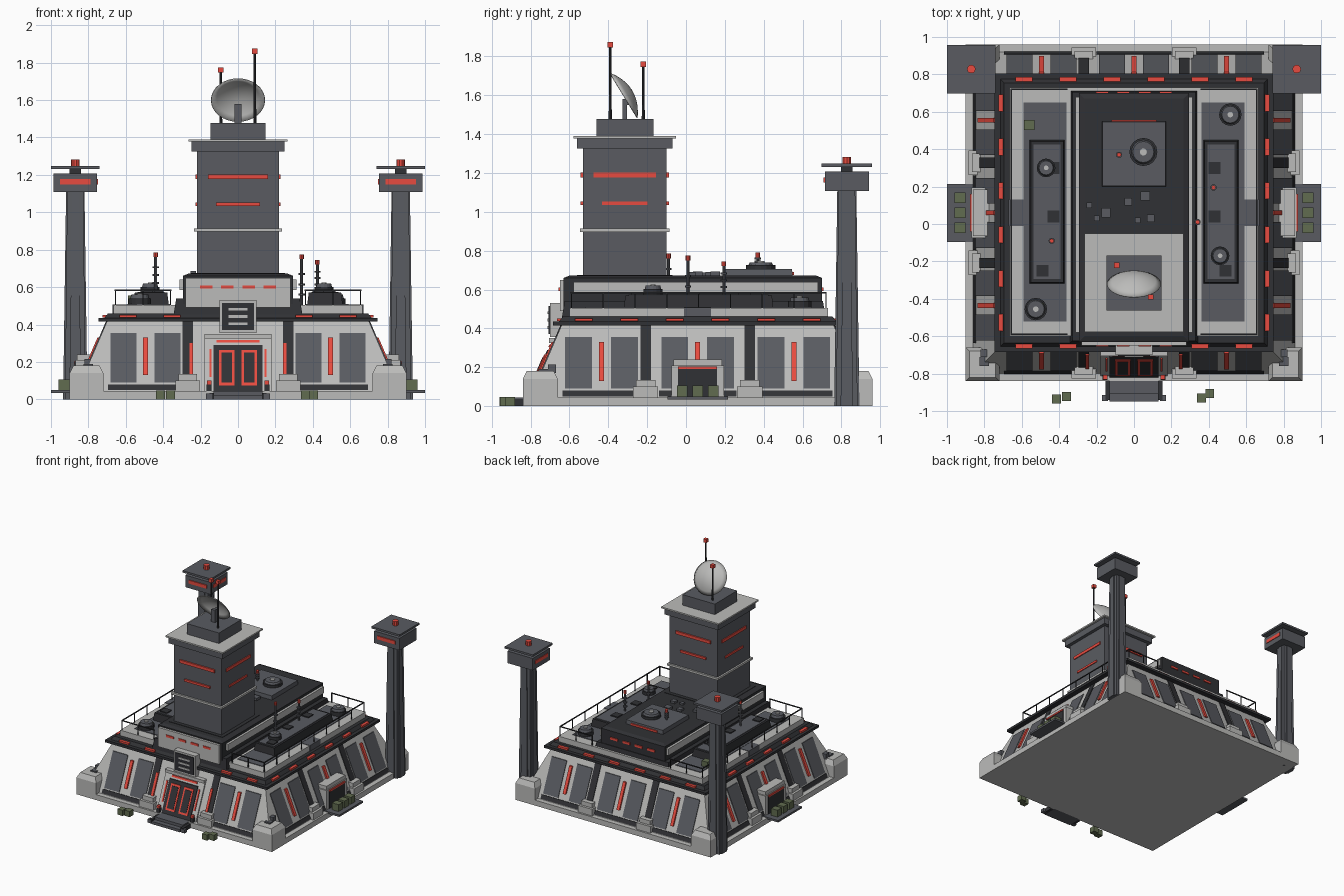
import bpy, bmesh, math
from mathutils import Matrix, Vector

if "Cube" in bpy.data.objects:
    bpy.data.objects.remove(bpy.data.objects["Cube"])

def material(name, r, g, b):
    m = bpy.data.materials.new(name)
    m.diffuse_color = (r, g, b, 1)
    m.use_nodes = True
    m.node_tree.nodes["Principled BSDF"].inputs["Base Color"].default_value = m.diffuse_color
    return m

LIGHT = material("light_grey", .5, .5, .49)
MID = material("mid_grey", .1, .105, .12)
DARK = material("dark_grey", .03, .031, .035)
RED = material("red", .8, .07, .05)
OLIVE = material("olive", .12, .15, .08)
CY = .06                      # building centre in y
C = (0, CY)

def mesh(name, bm, mat):
    bmesh.ops.recalc_face_normals(bm, faces=bm.faces)
    me = bpy.data.meshes.new(name)
    bm.to_mesh(me)
    bm.free()
    me.materials.append(mat)
    ob = bpy.data.objects.new(name, me)
    bpy.context.collection.objects.link(ob)
    return ob

def prism(name, bottom, top, mat):
    bm = bmesh.new()
    a = [bm.verts.new(p) for p in bottom]
    b = [bm.verts.new(p) for p in top]
    n = len(a)
    bm.faces.new(a)
    bm.faces.new(b)
    for i in range(n):
        bm.faces.new((a[i], a[(i + 1) % n], b[(i + 1) % n], b[i]))
    return mesh(name, bm, mat)

def box(name, x0, x1, y0, y1, z0, z1, mat, t=0):
    """Box with its top inset by t."""
    def ring(z, i):
        return [(x0 + i, y0 + i, z), (x1 - i, y0 + i, z), (x1 - i, y1 - i, z), (x0 + i, y1 - i, z)]
    return prism(name, ring(z0, 0), ring(z1, t), mat)

def cbox(name, x, y, hx, hy, z0, z1, mat, t=0):
    return box(name, x - hx, x + hx, y - hy, y + hy, z0, z1, mat, t)

def turn(k, u, d, z, c):
    """Side k (0 front, 1 right, 2 back, 3 left): u along, d outwards."""
    v = Matrix.Rotation(k * math.pi / 2, 3, 'Z') @ Vector((u, -d, z))
    return (v.x + c[0], v.y + c[1], z)

def side_box(name, k, u, w, d0, d1, z0, z1, mat, c=C):
    q = [(u - w / 2, d0), (u + w / 2, d0), (u + w / 2, d1), (u - w / 2, d1)]
    return prism(name, [turn(k, a, d, z0, c) for a, d in q], [turn(k, a, d, z1, c) for a, d in q], mat)

def wall_d(z):
    return .86 - .43 * (z - .045)

def slab(name, k, u, w, z0, z1, off, mat):
    """Plate lying on the sloping wall of side k."""
    def ring(z):
        d = wall_d(z)
        q = [(u - w / 2, d - .02), (u + w / 2, d - .02), (u + w / 2, d + off), (u - w / 2, d + off)]
        return [turn(k, a, b, z, C) for a, b in q]
    return prism(name, ring(z0), ring(z1), mat)

def cyl(name, x, y, z0, z1, r0, r1, mat, n=16):
    def ring(r, z):
        return [(x + r * math.cos(2 * math.pi * i / n), y + r * math.sin(2 * math.pi * i / n), z) for i in range(n)]
    return prism(name, ring(r0, z0), ring(r1, z1), mat)

# Base and sloping main body
cbox("base_plinth", 0, CY, .9, .9, 0, .045, LIGHT)
cbox("main_body", 0, CY, .86, .86, .045, .42, LIGHT, .161)

# Wall panels, pilasters, buttresses
for k in range(4):
    for u in (-.495, 0, .495):
        if u == 0 and k == 0:
            continue
        for s in (-1, 1):
            slab("wall_inset", k, u + s * .118, .138, .09, .355, .006, MID)
        slab("wall_light", k, u, .026, .13, .33, .014, RED)
        slab("wall_foot_groove", k, u, .4, .05, .08, .004, DARK)
    for s in (-1, 1):
        slab("pilaster", k, s * .268, .055, .045, .42, .006, DARK)
        side_box("buttress", k, s * .268, .13, .74, .885, .04, .1, LIGHT)
        side_box("buttress_cap", k, s * .268, .1, .74, .865, .1, .135, LIGHT)
    for i in range(6):
        u = -.5875 + .235 * i
        if k or abs(u) > .2:
            side_box("roof_edge_light", k, u, .09, .69, .725, .437, .452, RED)
for s in (-1, 1):
    slab("entry_light", 0, s * .25, .02, .13, .3, .014, RED)
    for y in (-.75, .87):
        cbox("corner_block", s * .81, y, .09, .09, .04, .14, LIGHT)
        cbox("corner_block_top", s * .81, y, .09, .09, .14, .18, LIGHT, .02)
    cbox("corner_hatch", s * .8, -.735, .025, .025, .18, .19, MID)
    cbox("corner_box", s * .785, -.69, .035, .02, .17, .215, MID)

# Front entrance
slab("door_frame", 0, 0, .36, .045, .34, .012, LIGHT)
slab("door_recess", 0, 0, .26, .045, .29, .02, DARK)
slab("door_lintel_light", 0, 0, .23, .305, .318, .02, RED)
for s in (-1, 1):
    slab("door_leaf", 0, s * .06, .085, .075, .265, .025, RED)
    slab("door_leaf_panel", 0, s * .06, .058, .09, .25, .028, DARK)
    slab("door_jamb_light", 0, s * .147, .012, .12, .27, .02, RED)
    cbox("step_post", s * .155, -.93, .016, .016, 0, .03, MID)
    cbox("door_bollard", s * .155, -.82, .014, .014, .045, .08, DARK)
    cbox("bollard_light", s * .155, -.82, .012, .012, .08, .1, RED)
    cbox("step_rail", s * .14, -.89, .012, .05, 0, .035, DARK)
side_box("door_lintel", 0, 0, .36, .68, .765, .325, .35, LIGHT)
cbox("step_low", 0, -.89, .13, .06, 0, .022, MID)
cbox("step_high", 0, -.86, .13, .05, .022, .045, MID)
box("sign_frame", -.1, .1, -.70, -.62, .355, .53, LIGHT)
box("sign_plate", -.085, .085, -.707, -.69, .37, .515, DARK)
for z in (.405, .443, .481):
    box("sign_slat", -.05, .05, -.712, -.70, z - .007, z + .007, LIGHT)

# Side doors with loading platforms
for k in (1, 3):
    side_box("side_door_frame", k, 0, .27, .72, .868, .04, .21, LIGHT)
    side_box("side_door_head", k, 0, .25, .72, .86, .21, .24, LIGHT)
    side_box("side_door", k, 0, .2, .8, .873, .05, .2, DARK)
    side_box("side_door_light", k, 0, .2, .8, .878, .19, .203, RED)
    side_box("loading_platform", k, 0, .31, .86, 1.0, .034, .05, MID)
    for u in (-.08, 0, .08):
        side_box("platform_crate", k, u, .055, .9, .96, .05, .107, OLIVE)
for x, y in ((-.415, -.935), (-.36, -.922), (.36, -.93), (.405, -.905)):
    cbox("ground_crate", x, y, .024, .024, 0, .047, OLIVE)

# Roof deck
cbox("roof_slab", 0, CY, .745, .745, .415, .435, DARK)
cbox("roof_band", 0, CY, .715, .715, .435, .46, DARK, .02)
cbox("parapet", 0, CY + .005, .665, .665, .455, .505, LIGHT)
def rail(a, b):
    """Handrail with posts between two plan points."""
    r = .004
    box("handrail", min(a[0], b[0]) - r, max(a[0], b[0]) + r, min(a[1], b[1]) - r, max(a[1], b[1]) + r, .58, .587, DARK)
    n = max(2, round(math.dist(a, b) / .16))
    for i in range(n + 1):
        cbox("rail_post", a[0] + (b[0] - a[0]) * i / n, a[1] + (b[1] - a[1]) * i / n, .003, .003, .5, .582, DARK)
for s in (-1, 1):
    rail((s * .655, -.59), (s * .655, .72))
    rail((s * .655, -.59), (s * .36, -.59))
    rail((s * .655, .72), (s * .36, .72))
    cbox("deck_floor", s * .475, .065, .115, .585, .5, .51, MID)
    cbox("parapet_notch", s * .63, .06, .04, .07, .46, .508, MID)
    cbox("equipment_block", s * .465, .065, .095, .385, .505, .57, DARK, .008)
    cbox("equipment_top", s * .465, .065, .072, .36, .565, .575, MID)
    for u, y in ((.43, .3), (.43, .04), (.49, -.25)):
        cbox("roof_hatch", s * u, y, .032, .032, .57, .583, DARK)
for x, y in ((-.56, .53), (-.51, -.45)):
    cbox("roof_crate", x, y, .027, .027, .51, .555, OLIVE)

# Round vents
def vent(x, y, z, r, h):
    cyl("vent_base", x, y, z, z + h * .6, r, r, DARK)
    cyl("vent_collar", x, y, z + h * .6, z + h, r * .85, r * .75, MID)
    cyl("vent_hub", x, y, z + h, z + h + .006, r * .25, r * .25, LIGHT)
vent(-.47, .3, .575, .05, .045)
vent(.46, -.17, .575, .05, .045)
vent(.515, .585, .51, .06, .05)
vent(-.525, -.455, .51, .06, .05)

# Central hull
cbox("hull_skirt", 0, .04, .345, .68, .45, .54, DARK, .015)
box("hull", -.295, .295, -.63, .70, .44, .66, DARK)
box("hull_roof", -.295, .295, -.63, .70, .66, .672, DARK, .03)
box("hull_facade", -.28, .28, -.65, -.6, .49, .65, LIGHT)
for s in (-1, 1):
    cbox("hull_side_strip", s * .3, .05, .014, .63, .585, .64, LIGHT)
for x in (-.17, -.057, .057, .17):
    cbox("facade_light", x, -.65, .034, .006, .592, .61, RED)
    cbox("rear_light", x, .70, .034, .008, .592, .61, RED)
cbox("rear_house", 0, .375, .172, .175, .66, .705, MID, .004)
cbox("rear_house_light", 0, .55, .12, .006, .675, .69, RED)
vent(.05, .385, .705, .075, .035)
for x, y, r in ((-.2, .03, .015), (-.15, .06, .025), (-.03, .12, .02), (.06, .15, .025), (.02, .02, .015), (.09, .03, .02), (-.24, .1, .015)):
    cbox("roof_unit", x, y, r, r, .66, .68 + r * .5, MID)

# Small insulator aerials
for x, y, z0, z1 in ((-.44, -.09, .575, .785), (.425, .195, .575, .745), (.34, .01, .5, .775), (-.08, .37, .705, .79)):
    cyl("aerial_rod", x, y, z0, z1 - .02, .008, .008, MID, 8)
    for i in range(1, 4):
        z = z0 + (z1 - z0) * i / 5
        cyl("aerial_disc", x, y, z, z + .01, .017, .017, MID, 10)
    cyl("aerial_tip", x, y, z1 - .025, z1, .012, .012, RED, 8)

# Command tower
T = (0, -.315)
cbox("tower_shaft", *T, .22, .215, .65, 1.33, MID)
cbox("tower_foot", *T, .25, .245, .655, .675, DARK)
cbox("tower_band", *T, .234, .23, .897, .914, LIGHT)
cbox("tower_collar", *T, .248, .245, 1.325, 1.378, MID)
cbox("tower_cap", *T, .265, .263, 1.378, 1.39, LIGHT)
cbox("tower_penthouse", *T, .148, .147, 1.39, 1.478, MID)
for k in range(4):
    side_box("tower_light_high", k, 0, .32, .2, .227, 1.178, 1.203, RED, T)
    side_box("tower_light_low", k, 0, .235, .2, .227, 1.035, 1.053, RED, T)

# Dish, tilted, bowl bulging to the back and up
bm = bmesh.new()
N, rings, R, depth = 32, 5, .145, .05
prev = None
axis = Vector((0, .85, .52)).normalized()
v_ax = axis.cross(Vector((1, 0, 0)))
mid = Vector((0, -.32, 1.6))
tip = bm.verts.new(mid + axis * depth)
for j in range(1, rings + 1):
    f = j / rings
    ring = [bm.verts.new(mid + axis * depth * (1 - f * f) + R * f * (Vector((1, 0, 0)) * math.cos(a) + v_ax * math.sin(a) * .94))
            for a in (2 * math.pi * i / N for i in range(N))]
    for i in range(N):
        n = (i + 1) % N
        bm.faces.new((tip, ring[i], ring[n]) if prev is None else (prev[i], ring[i], ring[n], prev[n]))
    prev = ring
for f in bm.faces:
    f.smooth = True
dish = mesh("dish", bm, LIGHT)
sol = dish.modifiers.new("thickness", 'SOLIDIFY')
sol.thickness = .005
cbox("dish_mast", 0, -.315, .018, .012, 1.47, 1.58, MID)
box("dish_arm", -.012, .012, -.315, -.265, 1.55, 1.575, MID)
for x, y, z in ((-.092, -.22, 1.775), (.09, -.39, 1.875)):
    cyl("mast", x, y, 1.47, z - .02, .008, .006, DARK, 8)
    cbox("mast_light", x, y, .014, .014, z - .028, z, RED)

# Rear watch towers
for s in (-1, 1):
    x, y = s * .87, .828
    cbox("watch_pillar_core", x, y, .055, .055, 0, 1.12, MID, .012)
    cbox("watch_pillar_rib_x", x, y, .065, .032, 0, 1.12, MID, .016)
    cbox("watch_pillar_rib_y", x, y, .032, .065, 0, 1.12, MID, .016)
    cbox("watch_head", x, y, .116, .113, 1.108, 1.208, MID)
    cbox("watch_post", x, y, .03, .03, 1.2, 1.24, DARK)
    cbox("watch_roof", x, y, .13, .13, 1.232, 1.248, MID)
    cyl("watch_beacon", x, y, 1.248, 1.283, .023, .023, RED, 10)
    for k in (0, 3 if s > 0 else 1):
        side_box("watch_light", k, 0, .165, .1, .121, 1.15, 1.178, RED, (x, y))
